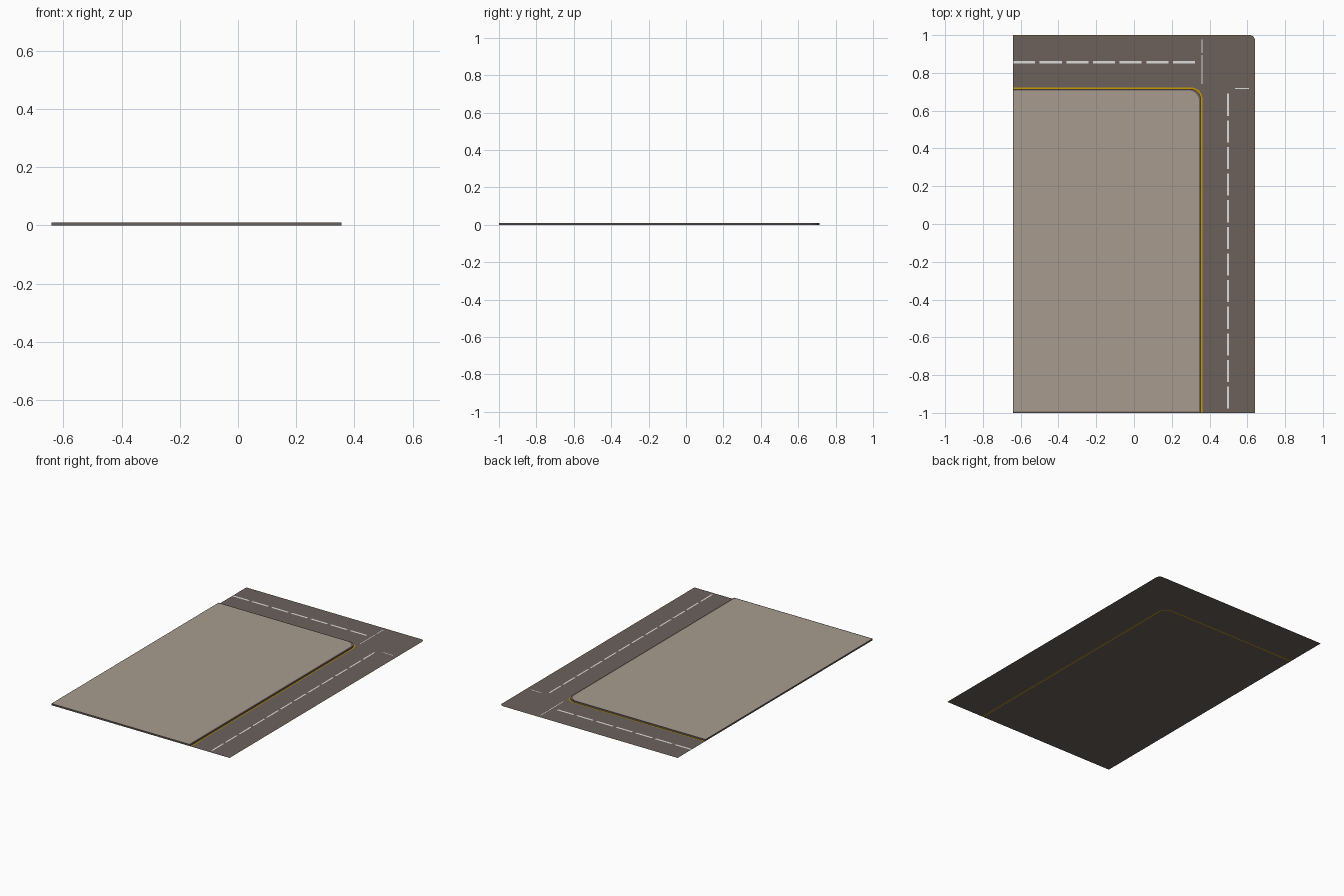
import bpy, math

if "Cube" in bpy.data.objects:
    bpy.data.objects.remove(bpy.data.objects["Cube"])

def material(name, rgb):
    m = bpy.data.materials.new(name)
    m.diffuse_color = (*rgb, 1)
    m.use_nodes = True
    m.node_tree.nodes["Principled BSDF"].inputs["Base Color"].default_value = m.diffuse_color
    return m

ASPHALT = material("dark asphalt", (0.15, 0.12, 0.107))
PAVING = material("beige paving", (0.39, 0.33, 0.275))
YELLOW = material("yellow line", (0.58, 0.32, 0.0))
WHITE = material("white marking", (0.72, 0.72, 0.72))

def build(name, verts, faces, mat):
    me = bpy.data.meshes.new(name)
    me.from_pydata(verts, [], faces)
    me.materials.append(mat)
    ob = bpy.data.objects.new(name, me)
    bpy.context.collection.objects.link(ob)
    return ob

N = 10

def bend(x, y, r, z, left=-0.64, front=-1.0):
    """Path from the front edge, round the corner, to the left edge."""
    pts = [(x, front, z)]
    for i in range(N + 1):
        a = math.pi / 2 * i / N
        pts.append((x - r + r * math.cos(a), y - r + r * math.sin(a), z))
    return pts + [(left, y, z)]

def strip(name, inner, outer, mat):
    n = len(inner)
    faces = [(i, i + n, i + n + 1, i + 1) for i in range(n - 1)]
    return build(name, inner + outer, faces, mat)

# L-shaped road with yellow edge lines on both sides
strip("road", bend(0.363, 0.723, 0.063, 0), bend(0.638, 0.998, 0.025, 0), ASPHALT)
strip("inner_yellow_line", bend(0.355, 0.715, 0.055, 0), bend(0.363, 0.723, 0.063, 0), YELLOW)
strip("outer_yellow_line", bend(0.638, 0.998, 0.025, 0), bend(0.64, 1.0, 0.027, 0), YELLOW)

# Raised curb: walls, narrow top rim and underside
H = 0.01
low = bend(0.355, 0.715, 0.055, 0) + [(-0.64, -1, 0)]
top = bend(0.355, 0.715, 0.055, H) + [(-0.64, -1, H)]
rim = bend(0.345, 0.708, 0.06, H, -0.637, -0.993) + [(-0.637, -0.993, H)]
n = len(low)
faces = [tuple(reversed(range(n)))]
for k in (0, n):
    for i in range(n):
        j = (i + 1) % n
        faces.append((k + i, k + j, k + n + j, k + n + i))
build("curb", low + top + rim, faces, ASPHALT)

# Pavement surface inside the rim
build("pavement", rim, [tuple(range(n))], PAVING)

# White road markings, laid as thin plates
def markings(name, rects):
    verts, faces = [], []
    z = 0.0008
    for x0, x1, y0, y1 in rects:
        b = len(verts)
        verts += [(x0, y0, z), (x1, y0, z), (x1, y1, z), (x0, y1, z)]
        faces.append((b, b + 1, b + 2, b + 3))
    build(name, verts, faces, WHITE)

P, L = 0.141, 0.117
markings("back_centre_dashes",
         [(-0.64 + P * i, -0.64 + P * i + L, 0.851, 0.864) for i in range(7)])
markings("side_centre_dashes",
         [(0.492, 0.502, max(-1, 0.69 - P * i - L), 0.69 - P * i) for i in range(12)])
markings("back_stop_line", [(0.357, 0.362, 0.74, 0.895), (0.357, 0.362, 0.905, 0.977)])
markings("side_stop_line", [(0.535, 0.61, 0.716, 0.721)])
